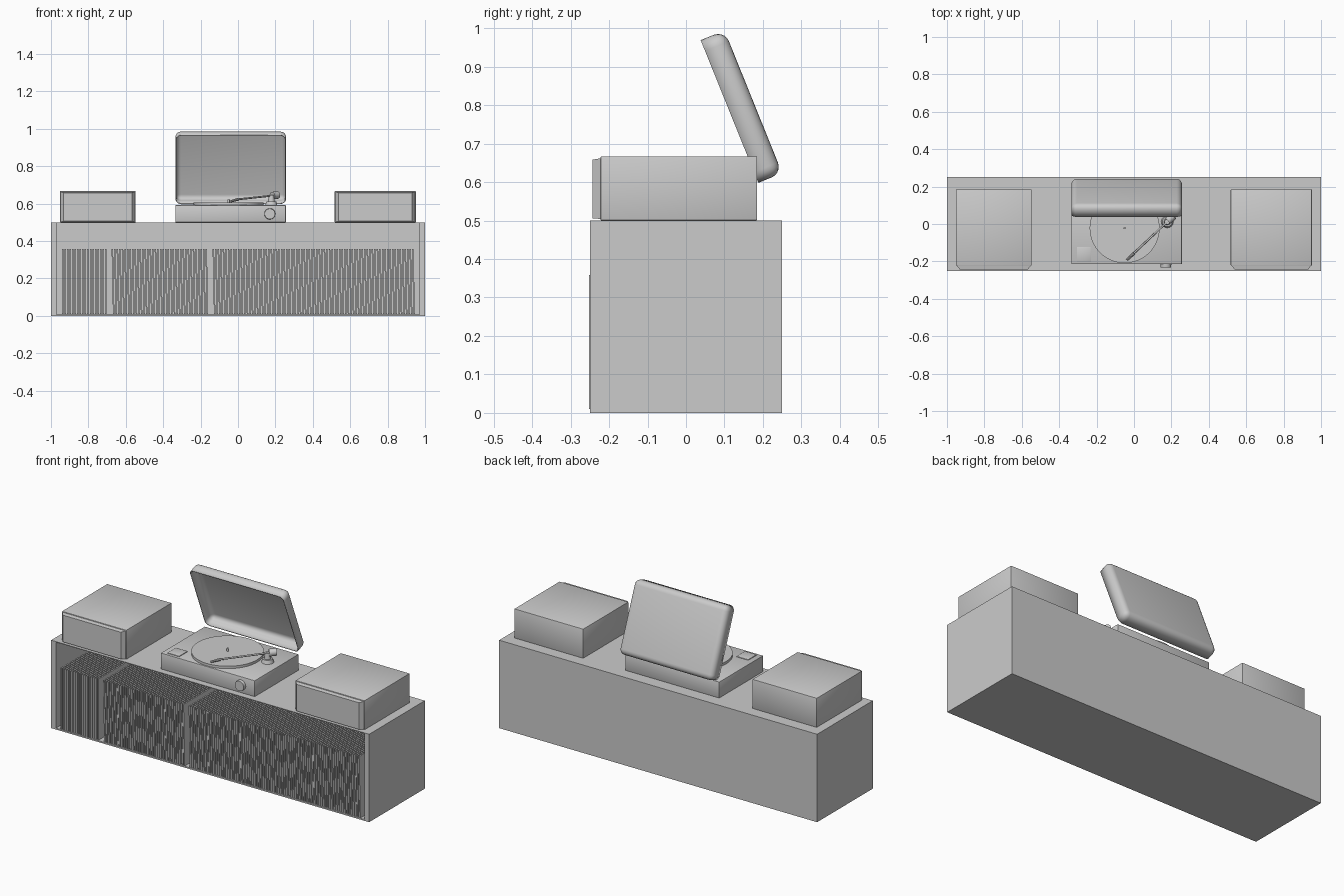
import bpy, bmesh, math, random
from mathutils import Vector, Matrix

if "Cube" in bpy.data.objects:
    bpy.data.objects.remove(bpy.data.objects["Cube"])

random.seed(4)


def make(name, bm, angle=None):
    bmesh.ops.recalc_face_normals(bm, faces=bm.faces)
    me = bpy.data.meshes.new(name)
    bm.to_mesh(me)
    bm.free()
    ob = bpy.data.objects.new(name, me)
    bpy.context.collection.objects.link(ob)
    if angle:
        bpy.ops.object.select_all(action='DESELECT')
        ob.select_set(True)
        bpy.context.view_layer.objects.active = ob
        bpy.ops.object.shade_smooth_by_angle(angle=math.radians(angle))
    return ob


def add_box(bm, lo, hi, rot=None):
    lo, hi = Vector(lo), Vector(hi)
    m = Matrix.Translation((lo + hi) / 2)
    if rot:
        m = m @ rot
    return bmesh.ops.create_cube(bm, size=1, matrix=m @ Matrix.Diagonal((*(hi - lo), 1)))['verts']


def box(name, lo, hi, bevel=0, segs=2):
    bm = bmesh.new()
    add_box(bm, lo, hi)
    if bevel:
        bmesh.ops.bevel(bm, geom=bm.edges[:], offset=bevel, segments=segs, profile=0.5, affect='EDGES')
    return make(name, bm, 35 if bevel else None)


def rod(name, a, b, r1, r2=None, segs=32):
    a, b = Vector(a), Vector(b)
    d = b - a
    m = Matrix.Translation((a + b) / 2) @ d.to_track_quat('Z', 'Y').to_matrix().to_4x4()
    bm = bmesh.new()
    bmesh.ops.create_cone(bm, cap_ends=True, segments=segs, radius1=r1,
                          radius2=r1 if r2 is None else r2, depth=d.length, matrix=m)
    return make(name, bm, 40)


# Cabinet: box with an open cavity at the front
bm = bmesh.new()
add_box(bm, (-1, -0.25, 0), (1, 0.25, 0.5))
front = min(bm.faces, key=lambda f: f.calc_center_median().y)
bmesh.ops.inset_region(bm, faces=[front], thickness=0.005)
for v in front.verts:
    v.co.x = math.copysign(0.97, v.co.x)
    v.co.z = 0.008 if v.co.z < 0.25 else 0.496
cav = bmesh.ops.extrude_discrete_faces(bm, faces=[front])['faces'][0]
for v in cav.verts:
    v.co.y = 0.22
make("cabinet", bm)

# Record sleeves: one upright group and two leaning groups
for name, x0, x1, lean in (("records_left", -0.945, -0.70, 0),
                           ("records_middle", -0.675, -0.16, -1.2),
                           ("records_right", -0.135, 0.945, -1.2)):
    bm = bmesh.new()
    n = round((x1 - x0) / 0.0135)
    for i in range(n):
        x = x0 + (x1 - x0) * (i + 0.5) / n
        y = -0.25 + random.uniform(-0.002, 0.003)
        add_box(bm, (x - 0.004, y, 0.01), (x + 0.004, y + 0.35, 0.358),
                Matrix.Rotation(math.radians(lean), 4, 'Y'))
    make(name, bm)

# Speakers with a protruding, chamfered front grille
for side, x0, x1 in (("left", -0.952, -0.547), ("right", 0.517, 0.951)):
    box("speaker_body_" + side, (x0, -0.222, 0.5), (x1, 0.185, 0.667), 0.003)
    bm = bmesh.new()
    add_box(bm, (x0 + 0.004, -0.243, 0.504), (x1 - 0.004, -0.222, 0.662))
    for v in bm.verts:
        if v.co.y < -0.23:
            v.co.x += 0.016 if v.co.x < (x0 + x1) / 2 else -0.016
            v.co.z += 0.002 if v.co.z < 0.58 else -0.004
    make("speaker_grille_" + side, bm)

# Turntable base, controls and platter
box("turntable_base", (-0.335, -0.215, 0.5), (0.256, 0.18, 0.592), 0.003)
box("start_button", (-0.305, -0.2, 0.59), (-0.23, -0.123, 0.596), 0.002)
rod("volume_knob", (0.17, -0.21, 0.545), (0.17, -0.232, 0.545), 0.03, 0.028)
rod("platter", (-0.05, -0.022, 0.59), (-0.05, -0.022, 0.606), 0.187, segs=64)
rod("spindle", (-0.05, -0.022, 0.6), (-0.05, -0.022, 0.622), 0.006, segs=16)

# Tonearm
rod("tonearm_base", (0.178, 0.012, 0.59), (0.178, 0.012, 0.612), 0.033, 0.026)
rod("tonearm_post", (0.178, 0.012, 0.61), (0.178, 0.012, 0.645), 0.018, 0.014)
rod("tonearm_tube", (0.178, 0.012, 0.642), (-0.01, -0.165, 0.622), 0.005, segs=12)
rod("headshell", (0.0, -0.156, 0.623), (-0.038, -0.192, 0.612), 0.008, 0.006, segs=8)
rod("counterweight", (0.183, 0.017, 0.643), (0.212, 0.044, 0.646), 0.02, segs=24)

# Open lid: rounded hollow shell, tilted back
w, l, t = 0.592, 0.4, 0.067
bm = bmesh.new()
add_box(bm, (-w / 2, 0, 0), (w / 2, t, l))
rim = min(bm.faces, key=lambda f: f.calc_center_median().y)
keep = set(rim.edges)
bmesh.ops.delete(bm, geom=[rim], context='FACES_ONLY')
edges = [e for e in bm.edges if e not in keep]
bmesh.ops.bevel(bm, geom=edges, offset=0.03, segments=5, profile=0.5, affect='EDGES')
lid = make("lid", bm, 40)
lid.location = (-0.039, 0.188, 0.598)
lid.rotation_euler.x = math.radians(22)
sol = lid.modifiers.new("wall", 'SOLIDIFY')
sol.thickness = 0.006
sol.offset = -1
